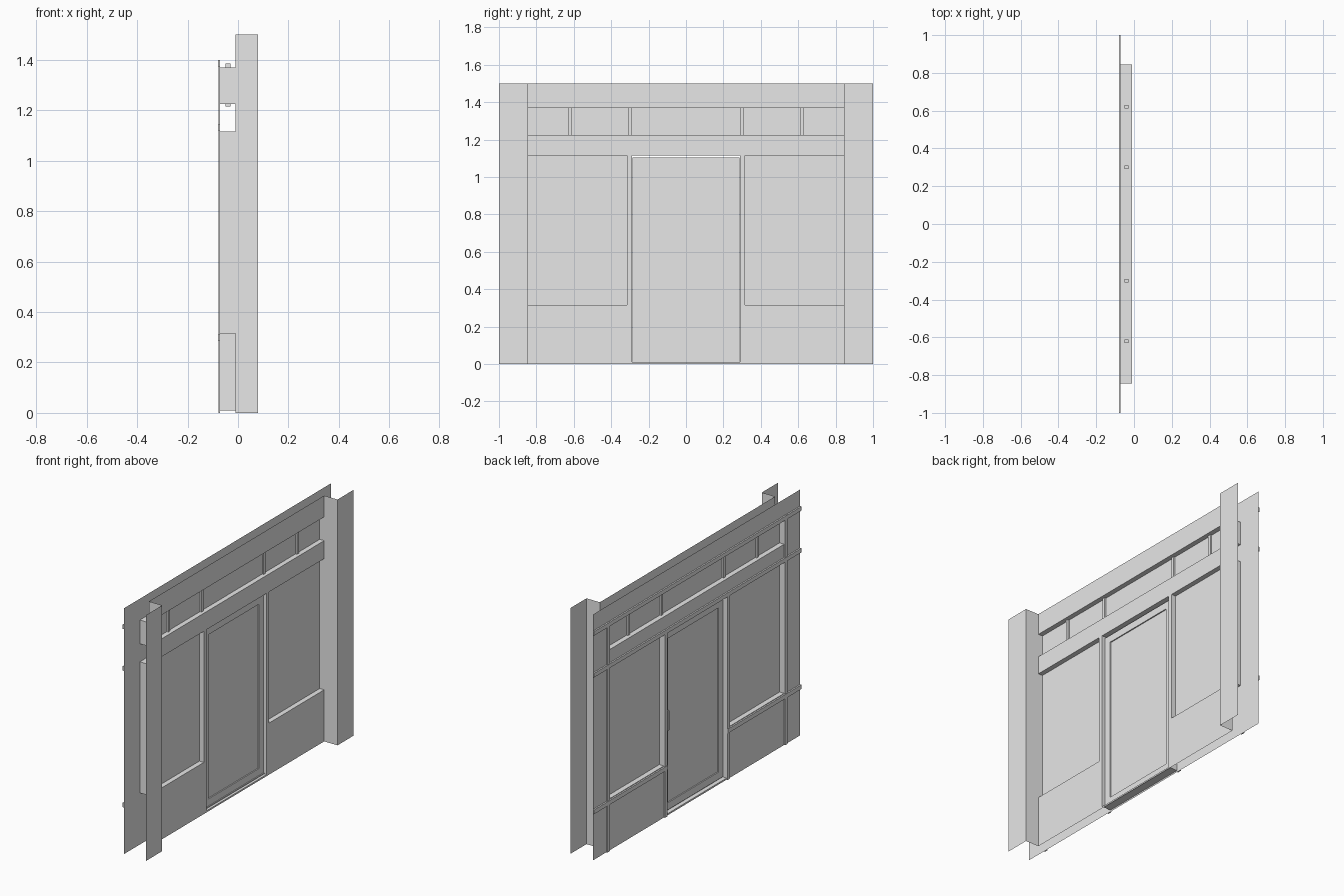
import bpy
import bmesh

cube = bpy.data.objects.get("Cube")
if cube:
    bpy.data.objects.remove(cube, do_unlink=True)

grey = bpy.data.materials.new("plain_grey")
grey.use_nodes = True
grey.diffuse_color = (0.8, 0.8, 0.8, 1)
grey.node_tree.nodes["Principled BSDF"].inputs["Base Color"].default_value = (0.8, 0.8, 0.8, 1)

# Wall planes and openings, each opening as (y0, y1, z0, z1)
OUTER, INNER, FLANGE = -0.071, -0.01, 0.08
GLASS = -0.04
SIDE, MULL, DOOR = 0.845, 0.315, 0.29
SILL, HEAD, TOP = 0.315, 1.115, 1.5
TRANSOM = (-SIDE, SIDE, 1.225, 1.37)
DOORWAY = (-DOOR, DOOR, 0.01, HEAD)
WINDOWS = {"left": (MULL, SIDE, SILL, HEAD), "right": (-SIDE, -MULL, SILL, HEAD)}
OPENINGS = [TRANSOM, DOORWAY, *WINDOWS.values()]


def finish(name, bm):
    mesh = bpy.data.meshes.new(name)
    bm.to_mesh(mesh)
    bm.free()
    mesh.materials.append(grey)
    obj = bpy.data.objects.new(name, mesh)
    bpy.context.collection.objects.link(obj)
    return obj


def quads(name, faces):
    bm = bmesh.new()
    for corners in faces:
        bm.faces.new([bm.verts.new(c) for c in corners])
    bmesh.ops.remove_doubles(bm, verts=bm.verts, dist=0.0001)
    return finish(name, bm)


def upright(x, y0, y1, z0, z1):
    return [(x, y0, z0), (x, y1, z0), (x, y1, z1), (x, y0, z1)]


def box(name, x0, x1, y0, y1, z0, z1):
    bm = bmesh.new()
    bmesh.ops.create_cube(bm, size=1)
    for v in bm.verts:
        v.co = (x0 if v.co.x < 0 else x1,
                y0 if v.co.y < 0 else y1,
                z0 if v.co.z < 0 else z1)
    return finish(name, bm)


def wall_sheet(name, x, half, flip):
    # Grid of cells with the openings left out
    ys = sorted({-half, half, *(v for o in OPENINGS for v in o[:2])})
    zs = sorted({0, TOP, *(v for o in OPENINGS for v in o[2:])})
    faces = []
    for y0, y1 in zip(ys, ys[1:]):
        for z0, z1 in zip(zs, zs[1:]):
            cy, cz = (y0 + y1) / 2, (z0 + z1) / 2
            if not any(a < cy < b and c < cz < d for a, b, c, d in OPENINGS):
                quad = upright(x, y0, y1, z0, z1)
                faces.append(quad[::-1] if flip else quad)
    obj = quads(name, faces)
    # Merge the cells into clean large faces
    bm = bmesh.new()
    bm.from_mesh(obj.data)
    bmesh.ops.dissolve_limit(bm, angle_limit=0.01, verts=bm.verts, edges=bm.edges)
    bm.to_mesh(obj.data)
    bm.free()


def lining(name, opening):
    # Reveal around an opening, joining the two wall sheets
    y0, y1, z0, z1 = opening
    loop = [(y0, z0), (y1, z0), (y1, z1), (y0, z1)]
    quads(name, [[(OUTER, *a), (INNER, *a), (INNER, *b), (OUTER, *b)]
                 for a, b in zip(loop, loop[1:] + loop[:1])])


wall_sheet("outer_wall", OUTER, 0.998, True)
wall_sheet("inner_wall", INNER, SIDE, False)
lining("transom_lining", TRANSOM)
lining("door_lining", DOORWAY)

# Glazing
quads("transom_glass", [upright(GLASS, *TRANSOM)])
for side, opening in WINDOWS.items():
    lining(side + "_window_lining", opening)
    quads(side + "_window_glass", [upright(GLASS, *opening)])

for side, s in (("left", 1), ("right", -1)):
    # Transom bars
    for part, y in (("inner", 0.3), ("outer", 0.62)):
        box(f"{side}_{part}_transom_bar", -0.05, -0.03, s * y - 0.009, s * y + 0.009, 1.215, 1.385)
    # End returns and flanges
    quads(side + "_end_flange", [
        [(INNER, s * SIDE, 0), (FLANGE, s * SIDE, 0), (FLANGE, s * SIDE, TOP), (INNER, s * SIDE, TOP)],
        upright(FLANGE, s * SIDE, s, 0, TOP)])
    # Outside trim
    a, b = sorted((s * SIDE, s * 0.868))
    box(side + "_end_strip", -0.078, OUTER, a, b, 0, 1.4)
    a, b = sorted((s * DOOR, s * MULL))
    box(side + "_door_strip", -0.078, OUTER, a, b, 0, 1.12)
    a, b = sorted((s * DOOR, s))
    box(side + "_sill_rail", -0.08, OUTER, a, b, 0.285, 0.311)

for name, z in (("upper_rail", 1.374), ("lower_rail", 1.119)):
    box(name, -0.08, OUTER, -1, 1, z, z + 0.025)

# Door leaf with a recessed panel on both faces
leaf = bmesh.new()
bmesh.ops.create_cube(leaf, size=1)
for v in leaf.verts:
    v.co = (GLASS + v.co.x * 0.02, v.co.y * 2 * (DOOR - 0.003), 0.56 + v.co.z * 1.09)
big = [f for f in leaf.faces if abs(f.normal.x) > 0.9]
bmesh.ops.inset_individual(leaf, faces=big, thickness=0.062)
rim = bmesh.ops.inset_individual(leaf, faces=big, thickness=0.001, depth=-0.006)
finish("door_leaf", leaf)
box("door_handle", -0.066, -0.05, 0.255, 0.268, 0.51, 0.63)
box("door_track", -0.045, -0.025, -DOOR, DOOR, 0.01, 0.016)
